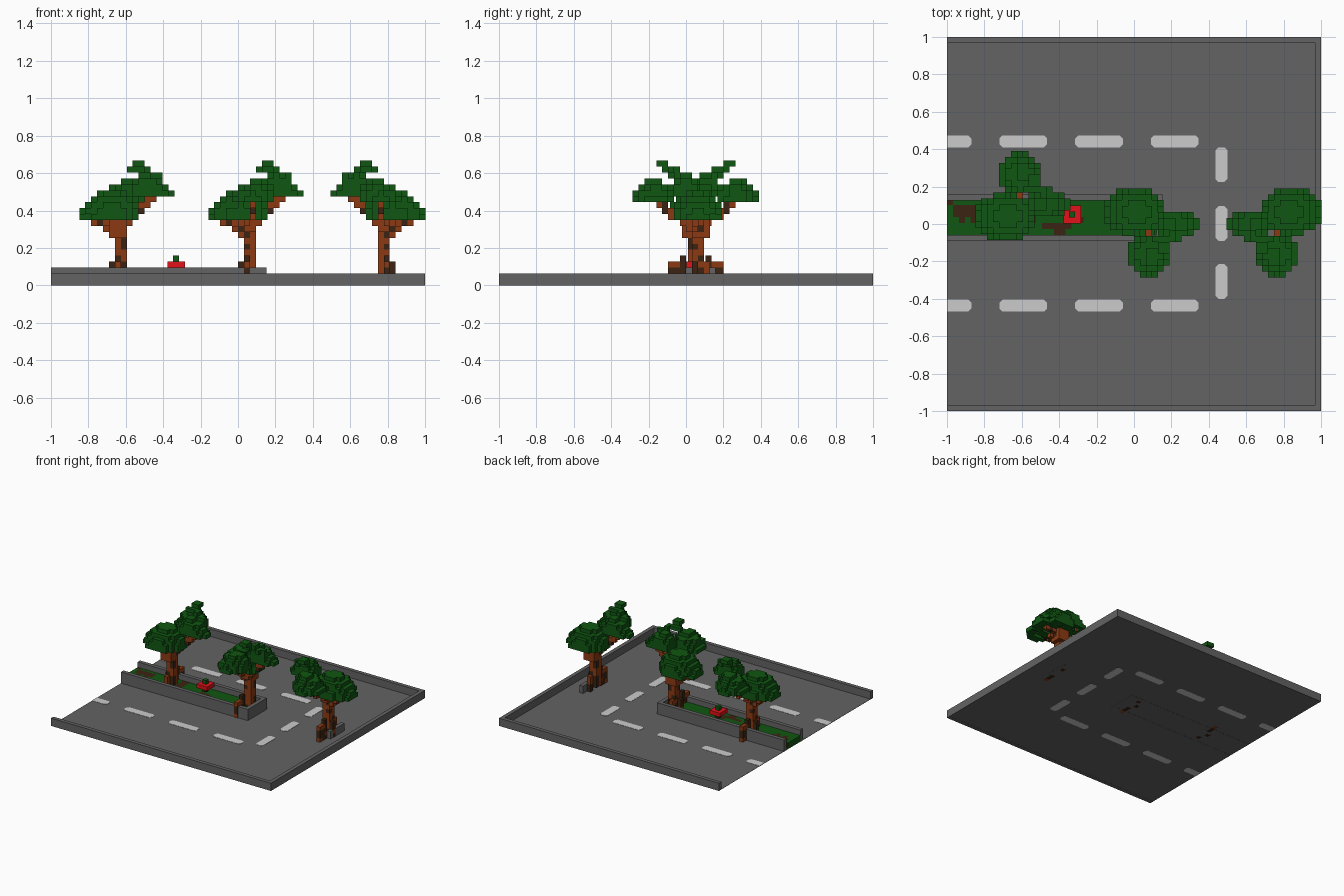
import bpy, bmesh, math, random
from mathutils import Vector

if "Cube" in bpy.data.objects:
    bpy.data.objects.remove(bpy.data.objects["Cube"])

random.seed(4)
V = 2 / 63  # voxel size

def material(name, rgb):
    m = bpy.data.materials.new(name)
    m.diffuse_color = (*rgb, 1)
    m.use_nodes = True
    m.node_tree.nodes["Principled BSDF"].inputs["Base Color"].default_value = m.diffuse_color
    return m

GREY = material("asphalt grey", (0.125, 0.125, 0.125))
WHITE = material("line white", (0.60, 0.60, 0.60))
GREEN = material("leaf green", (0.005, 0.095, 0.006))
BROWN = material("bark brown", (0.26, 0.042, 0.006))
DARK = material("dark soil brown", (0.045, 0.017, 0.006))
RED = material("flower red", (0.75, 0.006, 0.01))
MATS = [GREY, WHITE, GREEN, BROWN, DARK, RED]

def finish(name, bm, mats):
    me = bpy.data.meshes.new(name)
    bm.to_mesh(me)
    bm.free()
    for m in mats:
        me.materials.append(m)
    ob = bpy.data.objects.new(name, me)
    bpy.context.collection.objects.link(ob)
    return ob

def box(name, lo, hi, mat):
    bm = bmesh.new()
    bmesh.ops.create_cube(bm, size=1)
    for v in bm.verts:
        v.co = Vector([lo[i] + (hi[i] - lo[i]) * (v.co[i] + 0.5) for i in range(3)])
    return finish(name, bm, [mat])

def voxels(name, cells, origin=(0, 0, 0), sx=1, sy=1):
    """Mesh the outer faces of a {cell: material} set, optionally mirrored."""
    flip = lambda a, s: a if s > 0 else -1 - a
    cells = {(flip(i, sx), flip(j, sy), k): m for (i, j, k), m in cells.items()}
    bm = bmesh.new()
    cache = {}
    def vert(p):
        if p not in cache:
            cache[p] = bm.verts.new(Vector(origin) + Vector(p) * V)
        return cache[p]
    for c, m in cells.items():
        for ax in range(3):
            for side in (0, 1):
                n = list(c)
                n[ax] += 2 * side - 1
                if tuple(n) in cells:
                    continue
                quad = []
                for a, b in ((0, 0), (1, 0), (1, 1), (0, 1)):
                    p = list(c)
                    p[ax] += side
                    p[(ax + 1) % 3] += a
                    p[(ax + 2) % 3] += b
                    quad.append(vert(tuple(p)))
                f = bm.faces.new(quad if side else quad[::-1])
                f.material_index = MATS.index(m)
    return finish(name, bm, MATS)

# Road sheet with a raised rim on three sides
box("road", (-1, -1, 0.001), (1, 1, 0.003), GREY)
box("front_rim", (-1, -1, 0), (1, -1 + V, 2 * V), GREY)
box("back_rim", (-1, 1 - V, 0), (1, 1, 2 * V), GREY)
box("right_rim", (1 - V, -1 + V, 0), (1, 1 - V, 2 * V), GREY)

# Lane dashes with clipped corners, visible from both sides
def dash(name, x0, x1, y0, y1):
    c = 0.016
    pts = [(x0 + c, y0), (x1 - c, y0), (x1, y0 + c), (x1, y1 - c),
           (x1 - c, y1), (x0 + c, y1), (x0, y1 - c), (x0, y0 + c)]
    if x0 <= -1:  # cut square at the open edge
        pts = [(x0, y0)] + pts[1:5] + [(x0, y1)]
    bm = bmesh.new()
    f = bm.faces.new([bm.verts.new((x, y, 0)) for x, y in pts])
    top = bmesh.ops.extrude_face_region(bm, geom=[f])
    for v in top["geom"]:
        if isinstance(v, bmesh.types.BMVert):
            v.co.z = 0.005
    bmesh.ops.recalc_face_normals(bm, faces=bm.faces)
    finish(name, bm, [WHITE])

for x0, x1 in ((-1, -0.87), (-0.72, -0.465), (-0.315, -0.06), (0.09, 0.345)):
    dash("lane_dash_back", x0, x1, 0.41, 0.473)
    dash("lane_dash_front", x0, x1, -0.468, -0.405)
for y0 in (-0.4, -0.09, 0.225):
    dash("cross_dash", 0.435, 0.5, y0, y0 + 0.185)

# Median curb
Y0, Y1, XE, H = -0.09, 0.157, 0.152, 3 * V
box("curb_front", (-1, Y0, 0), (XE, Y0 + V, H), GREY)
box("curb_back", (-1, Y1 - V, 0), (XE, Y1, H), GREY)
box("curb_end", (XE - V, Y0 + V, 0), (XE, Y1 - V, H), GREY)
box("far_curb", (0.81, 0.0, 0), (0.842, 0.18, 2 * V), GREY)

# Median grass with bare soil patches
soil = lambda i, j: ((1 <= i <= 5 and 3 <= j <= 4) or (i in (2, 4) and j == 2) or
                     (i == 0 and j == 5) or (16 <= i <= 20 and j == 1) or
                     (18 <= i <= 19 and j == 0) or (20 <= i <= 22 and j == 2) or
                     (13 <= i <= 14 and 2 <= j <= 5))
box("grass_bed", (-1, Y0 + V, 0.004), (XE - V, Y1 - V, 0.02), GREEN)
voxels("grass", {(i, j, 0): DARK if soil(i, j) else GREEN
                 for i in range(35) for j in range(6)}, (-1, Y0 + V, 0.02))

# Red flower with a green bud
flower = {(i, j, 0): RED for i in range(3) for j in range(3) if (i, j) != (1, 1)}
flower.update({(1, 1, k): DARK if k < 0 else RED for k in (-1, 0)})
flower[(1, 1, 1)] = GREEN
voxels("flower", flower, (-0.378, 0.003, H))

# Tree: voxel trunk, branches and three hollow leaf crowns
def tree_cells():
    wood, leaf = {}, {}
    def put(x, y, z, dark):
        wood[tuple(math.floor(a / V) for a in (x, y, z))] = \
            DARK if random.random() < dark else BROWN
    def limb(a, b, w, dark):
        a, b = Vector(a), Vector(b)
        n = int((b - a).length / V * 2) + 1
        for s in range(n + 1):
            p = a.lerp(b, s / n)
            for dx in range(w):
                for dy in range(w):
                    put(p.x + dx * V, p.y + dy * V, p.z, dark)
    limb((0.045, 0.035, 0.05), (0.045, 0.035, 0.3), 2, 0.3)
    limb((0.015, 0.035, 0.27), (0.015, 0.035, 0.34), 3, 0.12)
    for x, y, top in ((0.02, 0.05, 0.12), (0.05, -0.02, 0.15), (0.05, -0.05, 0.12),
                      (0.05, -0.08, 0.1), (0.05, 0.11, 0.11)):
        limb((x, y, 0.01), (x, y, top), 1, 0.75)  # roots
    limb((0.03, 0.05, 0.3), (-0.07, 0.08, 0.34), 1, 0.1)
    limb((0.05, 0.08, 0.3), (0.15, 0.08, 0.4), 1, 0.15)
    limb((0.05, 0.03, 0.3), (0.08, -0.15, 0.44), 1, 0.15)
    limb((0.08, 0.03, 0.31), (0.24, 0.01, 0.47), 1, 0.25)

    def crown(cx, cy, z0, rx, ry, rz, lean=0.0):
        for i in range(-8, 13):
            for j in range(-12, 10):
                for k in range(9, 22):
                    x, y, z = (i + .5) * V, (j + .5) * V, (k + .5) * V
                    if z < z0:
                        continue
                    t = (z - z0) / rz
                    d = (((x - cx + lean * t) / rx) ** 2 + ((y - cy) / ry) ** 2 + t * t)
                    if 0.3 < d < 1.0 and not (t < 0.25 and random.random() < 0.08):
                        leaf[(i, j, k)] = GREEN
    crown(0.0, 0.065, 0.35, 0.165, 0.13, 0.165, -0.02)
    crown(0.075, -0.165, 0.44, 0.11, 0.115, 0.13, -0.03)
    crown(0.23, 0.0, 0.475, 0.115, 0.075, 0.12, 0.03)
    # Curled top sprig
    for i, j, k in ((7, -2, 17), (8, -2, 17), (6, -2, 18), (7, -2, 18), (7, -3, 18),
                    (8, -2, 18), (3, -3, 19), (4, -3, 19), (5, -3, 19), (6, -3, 19),
                    (6, -2, 19), (5, -4, 19), (4, -4, 19), (4, -5, 20), (5, -5, 20),
                    (5, -4, 20), (4, -4, 20), (6, -2, 17)):
        leaf[(i, j, k)] = GREEN
    return wood, leaf

wood, leaf = tree_cells()
wood = {c: m for c, m in wood.items() if c not in leaf}
for label, org, sx, sy in (("left", (-0.69, 0.105, 0), 1, -1),
                           ("middle", (0, 0, 0), 1, 1),
                           ("right", (0.843, 0, 0), -1, 1)):
    voxels(label + "_tree_trunk", wood, org, sx, sy)
    voxels(label + "_tree_leaves", leaf, org, sx, sy)
